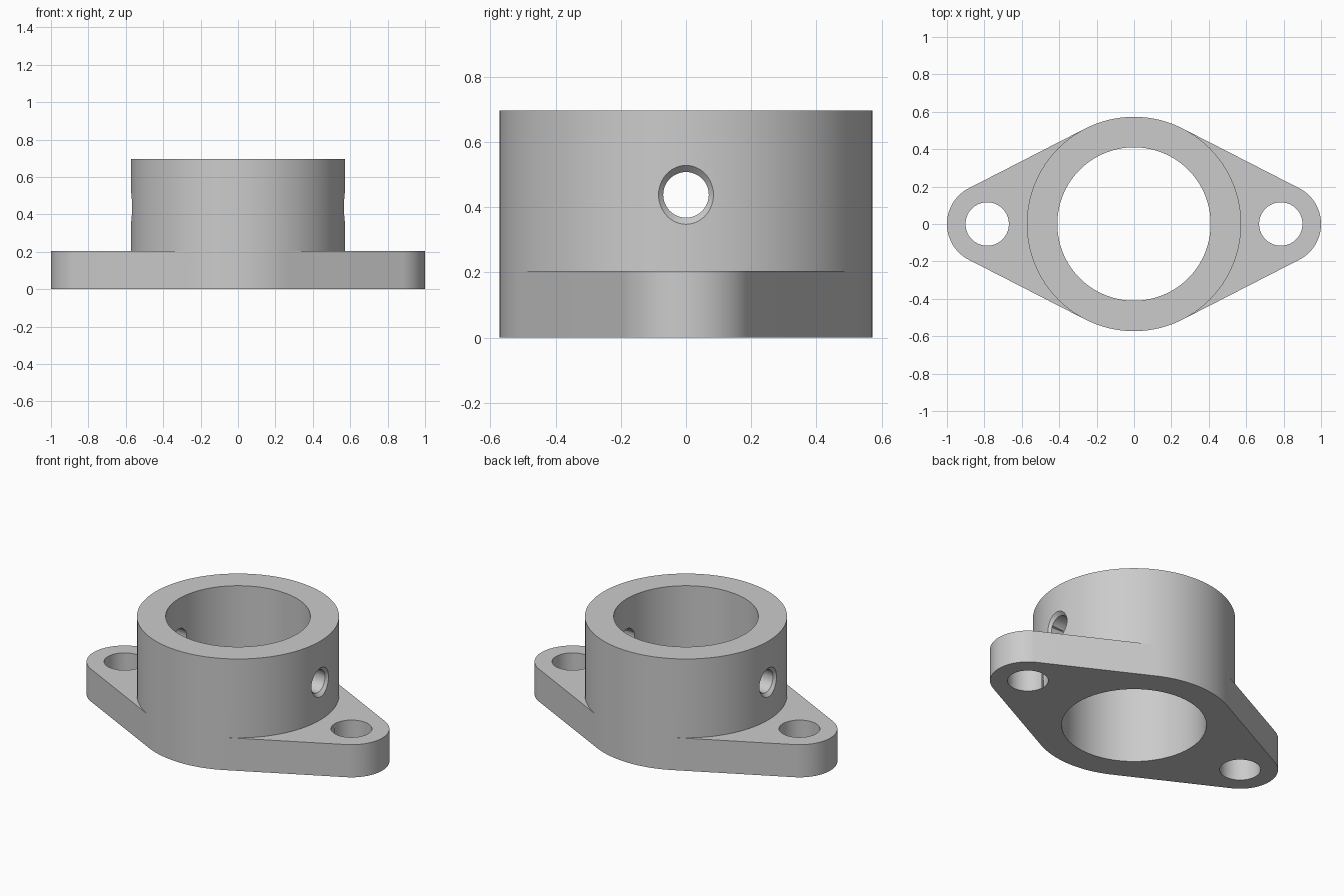
import bpy
import math
from mathutils import Matrix

cube = bpy.data.objects.get("Cube")
if cube:
    bpy.data.objects.remove(cube, do_unlink=True)

HEIGHT, PLATE = 0.697, 0.204
COLLAR_R, BORE_R = 0.573, 0.41
LUG_X, LUG_R, BOLT_R = 0.785, 0.215, 0.116
PIN_Z, PIN_R, SINK_R = 0.438, 0.07, 0.0905

grey = bpy.data.materials.new("plain grey")
grey.use_nodes = True
colour = (0.6, 0.6, 0.6, 1)
grey.diffuse_color = colour
grey.node_tree.nodes["Principled BSDF"].inputs["Base Color"].default_value = colour


def make_prism(name, bottom, top):
    """Solid between two matching loops of points."""
    n = len(bottom)
    faces = [list(range(n))[::-1], list(range(n, 2 * n))]
    faces += [(i, (i + 1) % n, n + (i + 1) % n, n + i) for i in range(n)]
    mesh = bpy.data.meshes.new(name)
    mesh.from_pydata(bottom + top, [], faces)
    mesh.materials.append(grey)
    obj = bpy.data.objects.new(name, mesh)
    bpy.context.collection.objects.link(obj)
    return obj


def circle(r, z, x=0, n=128):
    return [(x + r * math.cos(i * math.tau / n), r * math.sin(i * math.tau / n), z)
            for i in range(n)]


def make_cone(name, r0, r1, z0, z1, x=0, n=128):
    return make_prism(name, circle(r0, z0, x, n), circle(r1, z1, x, n))


def combine(target, other, operation):
    mod = target.modifiers.new(other.name, "BOOLEAN")
    mod.object = other
    mod.operation = operation
    mod.solver = "EXACT"
    bpy.context.view_layer.objects.active = target
    bpy.ops.object.modifier_apply(modifier=mod.name)
    bpy.data.objects.remove(other, do_unlink=True)


# Flange plate: rounded lugs with sides tangent to the collar
tangent = math.acos((COLLAR_R - LUG_R) / LUG_X)
steps = 32
outline = []
for side in (0, math.pi):
    cx = LUG_X * math.cos(side)
    start, end = side - tangent, side + tangent
    outline.append((COLLAR_R * math.cos(start), COLLAR_R * math.sin(start)))
    for i in range(steps + 1):
        a = start + (end - start) * i / steps
        outline.append((cx + LUG_R * math.cos(a), LUG_R * math.sin(a)))
    outline.append((COLLAR_R * math.cos(end), COLLAR_R * math.sin(end)))
plate = make_prism("flange_plate", [(x, y, 0) for x, y in outline],
                   [(x, y, PLATE) for x, y in outline])

# Collar joined to the plate
body = make_cone("flanged_collar", COLLAR_R, COLLAR_R, 0, HEIGHT)
combine(body, plate, "UNION")

# Main bore and bolt holes
combine(body, make_cone("bore", BORE_R, BORE_R, -0.1, 1), "DIFFERENCE")
for x in (LUG_X, -LUG_X):
    combine(body, make_cone("bolt_hole", BOLT_R, BOLT_R, -0.1, PLATE + 0.05, x, 64), "DIFFERENCE")

# Countersunk cross holes through both collar walls
for sign in (1, -1):
    turn = Matrix.Translation((0, 0, PIN_Z)) @ Matrix.Rotation(sign * math.pi / 2, 4, "Y")
    depth = COLLAR_R - (SINK_R - PIN_R)
    pin = make_cone("pin_hole", PIN_R, PIN_R, 0.2, 0.7, 0, 48)
    sink = make_cone("countersink", PIN_R - 0.01, SINK_R + 0.02,
                     depth - 0.01, COLLAR_R + 0.02, 0, 48)
    for cutter in (pin, sink):
        cutter.data.transform(turn)
        combine(body, cutter, "DIFFERENCE")

# Smooth curved walls, crisp rims
bpy.ops.object.select_all(action="DESELECT")
body.select_set(True)
bpy.context.view_layer.objects.active = body
bpy.ops.object.shade_smooth_by_angle(angle=math.radians(25))
